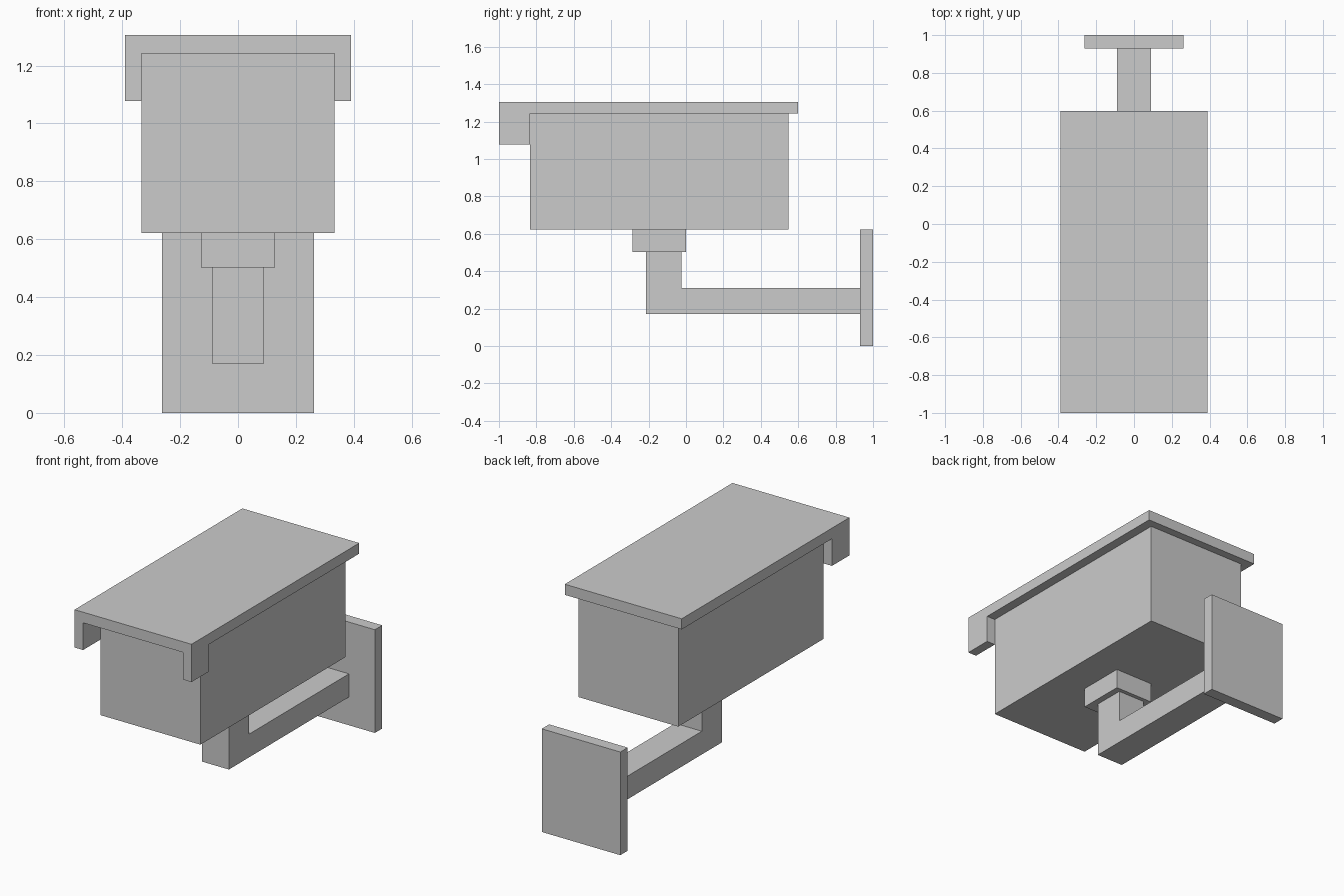
import bpy

if "Cube" in bpy.data.objects:
    bpy.data.objects.remove(bpy.data.objects["Cube"])


def prism(name, profile, axis, lo, hi):
    """Extrude a 2D outline along x (outline is y,z) or along y (outline is x,z)."""
    n = len(profile)
    verts = [(d, a, b) if axis == 'x' else (a, d, b) for d in (lo, hi) for a, b in profile]
    faces = [tuple(range(n))[::-1], tuple(range(n, 2 * n))]
    faces += [(i, (i + 1) % n, (i + 1) % n + n, i + n) for i in range(n)]
    if axis == 'y':
        faces = [f[::-1] for f in faces]
    mesh = bpy.data.meshes.new(name)
    mesh.from_pydata(verts, [], faces)
    obj = bpy.data.objects.new(name, mesh)
    bpy.context.collection.objects.link(obj)
    return obj


def box(name, half_x, y0, y1, z0, z1):
    return prism(name, [(y0, z0), (y1, z0), (y1, z1), (y0, z1)], 'x', -half_x, half_x)


# Camera housing
box("housing", 0.333, -0.834, 0.549, 0.622, 1.242)

# Sun shield: flat roof, with a hood that wraps down at the front
box("shield_roof", 0.39, -0.834, 0.598, 1.242, 1.306)
prism("shield_hood", [(-0.39, 1.078), (-0.333, 1.078), (-0.333, 1.242), (0.333, 1.242),
                      (0.333, 1.078), (0.39, 1.078), (0.39, 1.306), (-0.39, 1.306)],
      'y', -1.0, -0.834)

# Swivel block under the housing
box("swivel_block", 0.127, -0.286, 0.0, 0.503, 0.622)

# L-shaped arm
prism("arm", [(-0.214, 0.17), (0.93, 0.17), (0.93, 0.31), (-0.024, 0.31),
              (-0.024, 0.503), (-0.214, 0.503)], 'x', -0.089, 0.089)

# Wall plate
box("wall_plate", 0.262, 0.93, 1.0, 0.0, 0.622)
